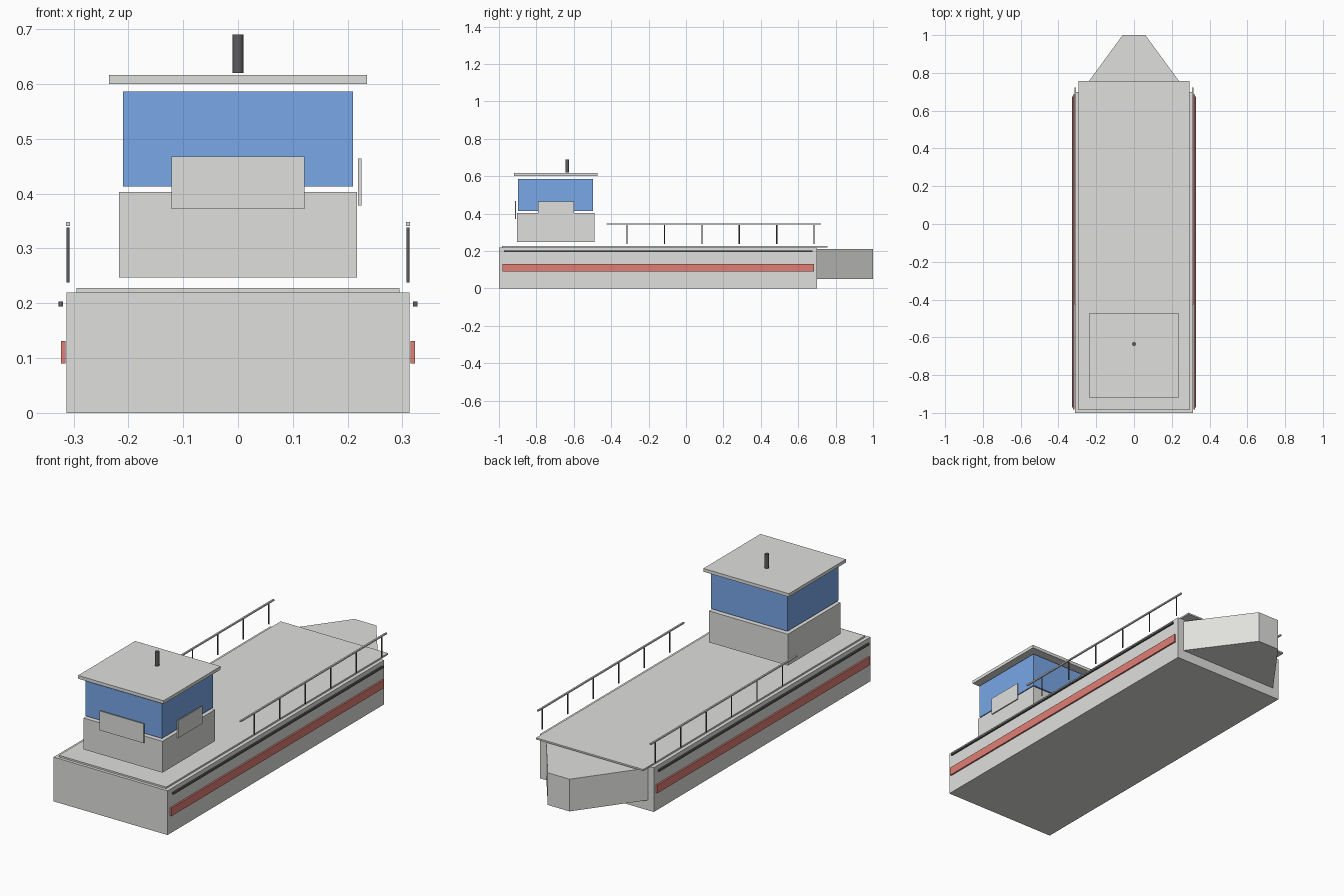
import bpy
import bmesh
from mathutils import Matrix, Vector

cube = bpy.data.objects.get("Cube")
if cube:
    bpy.data.objects.remove(cube, do_unlink=True)


def material(name, rgb):
    m = bpy.data.materials.new(name)
    m.use_nodes = True
    m.diffuse_color = (*rgb, 1)
    m.node_tree.nodes["Principled BSDF"].inputs["Base Color"].default_value = (*rgb, 1)
    return m


grey = material("light_grey", (0.74, 0.74, 0.72))
blue = material("window_blue", (0.19, 0.39, 0.81))
red = material("stripe_red", (0.75, 0.21, 0.18))
dark = material("dark_metal", (0.11, 0.11, 0.12))


def finish(name, bm, mat):
    bmesh.ops.recalc_face_normals(bm, faces=bm.faces)
    mesh = bpy.data.meshes.new(name)
    bm.to_mesh(mesh)
    bm.free()
    mesh.materials.append(mat)
    obj = bpy.data.objects.new(name, mesh)
    bpy.context.collection.objects.link(obj)
    return obj


def box(name, xs, ys, zs, mat):
    """Box from its (low, high) limits on each axis."""
    lo, hi = Vector((xs[0], ys[0], zs[0])), Vector((xs[1], ys[1], zs[1]))
    bm = bmesh.new()
    bmesh.ops.create_cube(bm, size=1, matrix=Matrix.Translation((lo + hi) / 2)
                          @ Matrix.Diagonal((*(hi - lo), 1)))
    return finish(name, bm, mat)


def post(name, x, y, zs, radius, mat):
    """Upright round bar."""
    bm = bmesh.new()
    bmesh.ops.create_cone(bm, cap_ends=True, segments=12, radius1=radius, radius2=radius,
                          depth=zs[1] - zs[0],
                          matrix=Matrix.Translation((x, y, sum(zs) / 2)))
    obj = finish(name, bm, mat)
    for p in obj.data.polygons:
        p.use_smooth = len(p.vertices) == 4
    for e in obj.data.edges:
        a, b = (obj.data.vertices[i].co.z for i in e.vertices)
        e.use_edge_sharp = abs(a - b) < 1e-5
    return obj


def prism(name, outline, zs, mat):
    """Plan outline extruded upwards."""
    bm = bmesh.new()
    face = bm.faces.new([bm.verts.new((x, y, zs[0])) for x, y in outline])
    top = bmesh.ops.extrude_face_region(bm, geom=[face])["geom"]
    bmesh.ops.translate(bm, vec=(0, 0, zs[1] - zs[0]),
                        verts=[v for v in top if isinstance(v, bmesh.types.BMVert)])
    return finish(name, bm, mat)


# Hull, deck and tapered bow
box("hull", (-0.313, 0.313), (-1, 0.7), (0, 0.22), grey)
box("deck", (-0.295, 0.295), (-0.985, 0.757), (0.22, 0.228), grey)
prism("bow", [(-0.28, 0.7), (0.28, 0.7), (0.06, 1), (-0.06, 1)], (0.05, 0.21), grey)

# Wheelhouse
box("cabin_base", (-0.217, 0.217), (-0.903, -0.49), (0.247, 0.403), grey)
box("cabin_windows", (-0.21, 0.21), (-0.897, -0.497), (0.413, 0.586), blue)
box("cabin_roof", (-0.235, 0.235), (-0.92, -0.472), (0.6, 0.616), grey)
box("front_panel", (-0.121, 0.121), (-0.914, -0.908), (0.372, 0.468), grey)
box("left_panel", (0.219, 0.225), (-0.79, -0.6), (0.378, 0.464), grey)
post("mast", 0, -0.635, (0.62, 0.69), 0.01, dark)

# Side stripes, rub rails and handrails on both sides
for side, s in (("left", 1), ("right", -1)):
    def span(a, b):
        return sorted((s * a, s * b))

    box(side + "_stripe", span(0.315, 0.323), (-0.982, 0.685), (0.09, 0.131), red)
    box(side + "_rub_rail", span(0.319, 0.327), (-0.972, 0.675), (0.194, 0.203), dark)
    box(side + "_handrail", span(0.306, 0.314), (-0.425, 0.722), (0.341, 0.348), grey)
    for i in range(6):
        post(f"{side}_rail_post_{i + 1}", s * 0.31, -0.315 + 0.2 * i,
             (0.238, 0.338), 0.003, dark)
